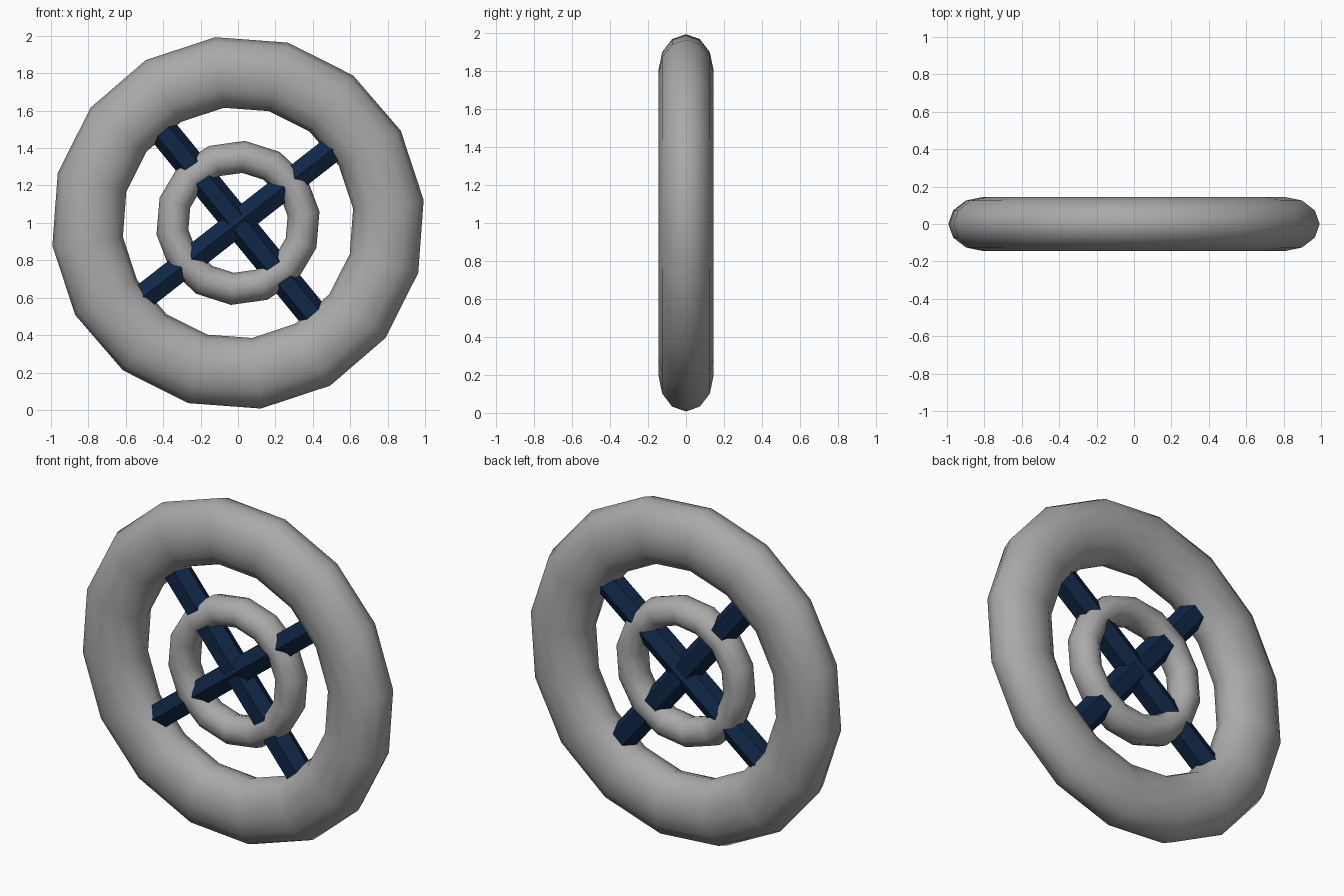
import bpy
from math import radians
from mathutils import Matrix

if "Cube" in bpy.data.objects:
    bpy.data.objects.remove(bpy.data.objects["Cube"])


def material(name, rgb):
    m = bpy.data.materials.new(name)
    m.diffuse_color = (*rgb, 1.0)
    m.use_nodes = True
    m.node_tree.nodes["Principled BSDF"].inputs["Base Color"].default_value = m.diffuse_color
    return m


GREY = material("grey", (0.40, 0.40, 0.40))
NAVY = material("navy", (0.005, 0.02, 0.062))
CENTRE = Matrix.Translation((0, 0, 1.0))


def finish(name, mat, matrix):
    ob = bpy.context.object
    ob.name = name
    ob.data.name = name
    ob.data.transform(CENTRE @ matrix)
    ob.data.materials.append(mat)
    return ob


def ring(name, major, minor, half_depth, sides, tube_sides, phase):
    # upright ring facing -y, its tube flattened to the given depth
    bpy.ops.mesh.primitive_torus_add(major_radius=major, minor_radius=minor,
                                     major_segments=sides, minor_segments=tube_sides)
    ob = finish(name, GREY, Matrix.Rotation(radians(90), 4, 'X')
                @ Matrix.Diagonal((1, 1, half_depth / minor, 1))
                @ Matrix.Rotation(radians(phase), 4, 'Z'))
    ob.data.shade_smooth()


def spoke(name, tilt, roll):
    # six-sided bar running right across the wheel
    bpy.ops.mesh.primitive_cylinder_add(vertices=6, radius=0.08, depth=1.32)
    finish(name, NAVY, Matrix.Rotation(radians(tilt), 4, 'Y')
           @ Matrix.Rotation(radians(roll), 4, 'Z'))


# outer rim and inner ring
ring("outer_rim", 0.81, 0.19, 0.145, 16, 12, 7)
ring("inner_ring", 0.354, 0.086, 0.09, 14, 10, 8)

# crossed spokes
spoke("spoke_falling", -39.3, 30)
spoke("spoke_rising", 52, 0)
